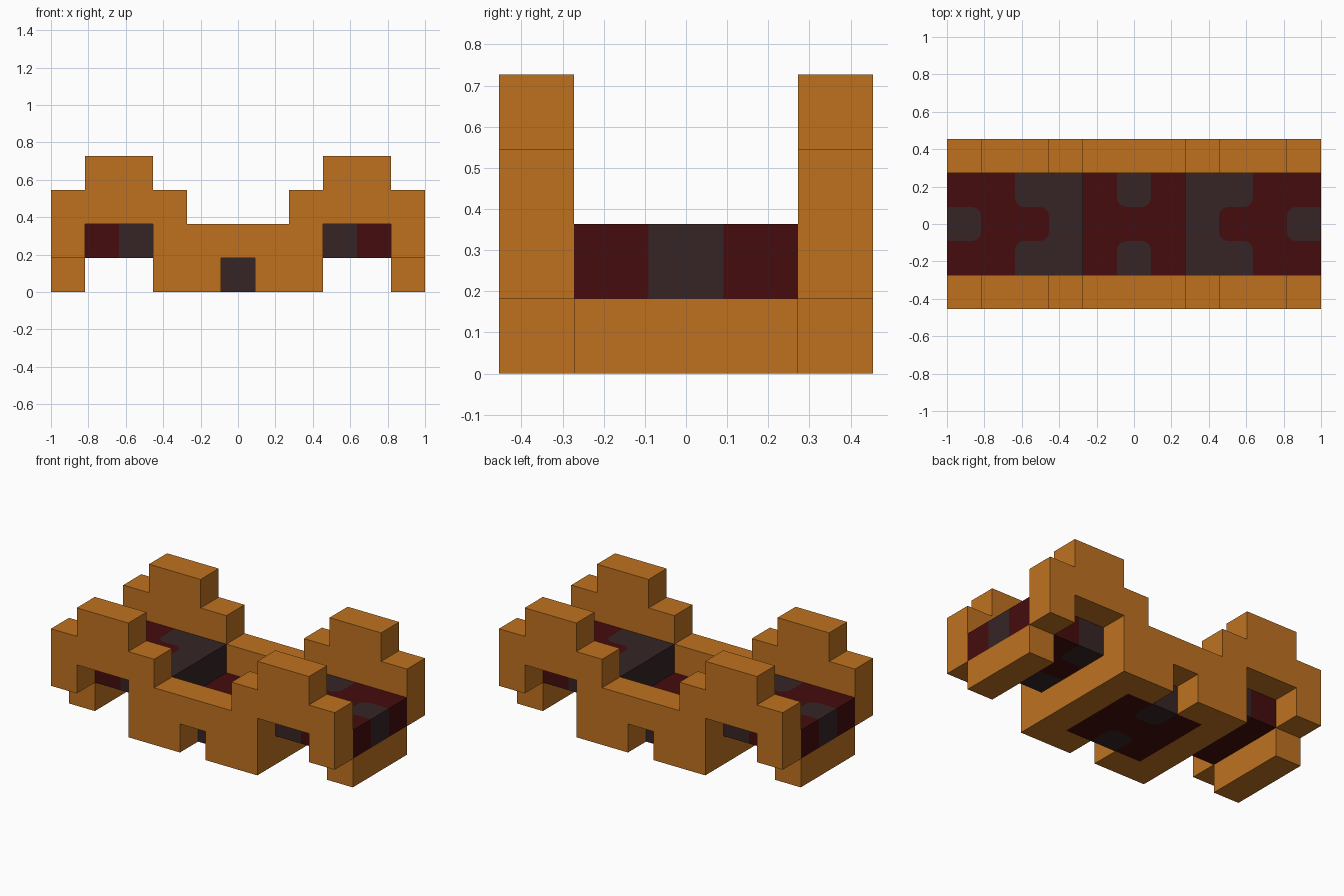
import bpy, bmesh, math

if "Cube" in bpy.data.objects:
    bpy.data.objects.remove(bpy.data.objects["Cube"], do_unlink=True)

U = 2 / 11    # one block of the modular grid
R = 0.28      # corner radius of the inlays, in blocks


def material(name, color):
    m = bpy.data.materials.new(name)
    m.use_nodes = True
    m.diffuse_color = (*color, 1)
    m.node_tree.nodes["Principled BSDF"].inputs["Base Color"].default_value = (*color, 1)
    return m


ORANGE = material("orange", (0.52, 0.167, 0.0145))
RED = material("dark_red", (0.06, 0.0038, 0.0044))
CHARCOAL = material("charcoal", (0.037, 0.0178, 0.0185))


def rounded(outline, steps=5):
    """Replace each (x, y, radius) corner of an outline by an arc."""
    pts = []
    for i, c in enumerate(outline):
        if len(c) == 2:
            pts.append(c)
            continue
        x, y, r = c
        ways = []
        for n in (outline[i - 1], outline[(i + 1) % len(outline)]):
            d = math.hypot(n[0] - x, n[1] - y)
            ways.append(((n[0] - x) / d, (n[1] - y) / d))
        (ax, ay), (bx, by) = ways
        for k in range(steps + 1):
            t = math.pi / 2 * k / steps
            a, b = r * (1 - math.sin(t)), r * (1 - math.cos(t))
            pts.append((x + ax * a + bx * b, y + ay * a + by * b))
    return pts


def prism(name, outline, lo, hi, mat, upright=False):
    """Extrude a plan outline along z, or an upright one along y."""
    bm = bmesh.new()

    def place(p, h):
        return (p[0] * U, h * U, p[1] * U) if upright else (p[0] * U, p[1] * U, h * U)

    pts = rounded(outline)
    rings = [[bm.verts.new(place(p, h)) for p in pts] for h in (lo, hi)]
    for ring in rings:
        bm.faces.new(ring)
    for i in range(len(pts)):
        bm.faces.new((rings[0][i - 1], rings[0][i], rings[1][i], rings[1][i - 1]))
    bmesh.ops.recalc_face_normals(bm, faces=bm.faces)
    mesh = bpy.data.meshes.new(name)
    bm.to_mesh(mesh)
    bm.free()
    mesh.materials.append(mat)
    bpy.context.collection.objects.link(bpy.data.objects.new(name, mesh))


def mirror(half):
    """Close a half outline with its reflection in x."""
    return half + [(-p[0], *p[1:]) for p in reversed(half)]


def across(half):
    """Close a half outline with its reflection in y."""
    return half + [(p[0], -p[1], *p[2:]) for p in reversed(half)]


# Stepped front and back walls with window openings and a middle notch
wall = mirror([(0.5, 1), (0.5, 0), (2.5, 0), (2.5, 2), (4.5, 2), (4.5, 1), (5.5, 1),
               (5.5, 3), (4.5, 3), (4.5, 4), (2.5, 4), (2.5, 3), (1.5, 3), (1.5, 2)])
prism("front_wall", wall, -2.5, -1.5, ORANGE, upright=True)
prism("back_wall", wall, 1.5, 2.5, ORANGE, upright=True)

# Raised side decks, in interlocking red and charcoal pieces
tongue = [(3.5, -0.5, R), (2.5, -0.5, R)]
deck_red = across([(5.5, -0.5), (5.5, -1.5), (3.5, -1.5)] + tongue)
# The socket for the end inlay closes the red outline
deck_red = [(4.5, -0.5, R)] + deck_red + [(4.5, 0.5, R)]
deck_dark = across([(1.5, -1.5), (3.5, -1.5)] + tongue)
end_dark = across([(5.5, -0.5), (4.5, -0.5, R)])

for side, s in (("left", 1), ("right", -1)):
    for part, outline, mat in (("deck_outer", deck_red, RED),
                               ("deck_inner", deck_dark, CHARCOAL),
                               ("deck_end_inlay", end_dark, CHARCOAL)):
        flipped = [(s * p[0], *p[1:]) for p in outline]
        prism(f"{side}_{part}", flipped, 1, 2, mat)
    # Cross bars under the deck
    for part, x in (("inner_bar", 1.5), ("end_bar", 4.5)):
        bar = across([(s * x, -1.5), (s * (x + 1), -1.5)])
        prism(f"{side}_{part}", bar, 0, 1, ORANGE)

# Sunken middle floor with two charcoal inlays
floor = across([(-1.5, -1.5), (-0.5, -1.5), (-0.5, -0.5, R),
                (0.5, -0.5, R), (0.5, -1.5), (1.5, -1.5)])
prism("middle_floor", floor, 0, 1, RED)
for side, s in (("front", -1), ("back", 1)):
    inlay = mirror([(0.5, s * 1.5), (0.5, s * 0.5, R)])
    prism(f"{side}_floor_inlay", inlay, 0, 1, CHARCOAL)
